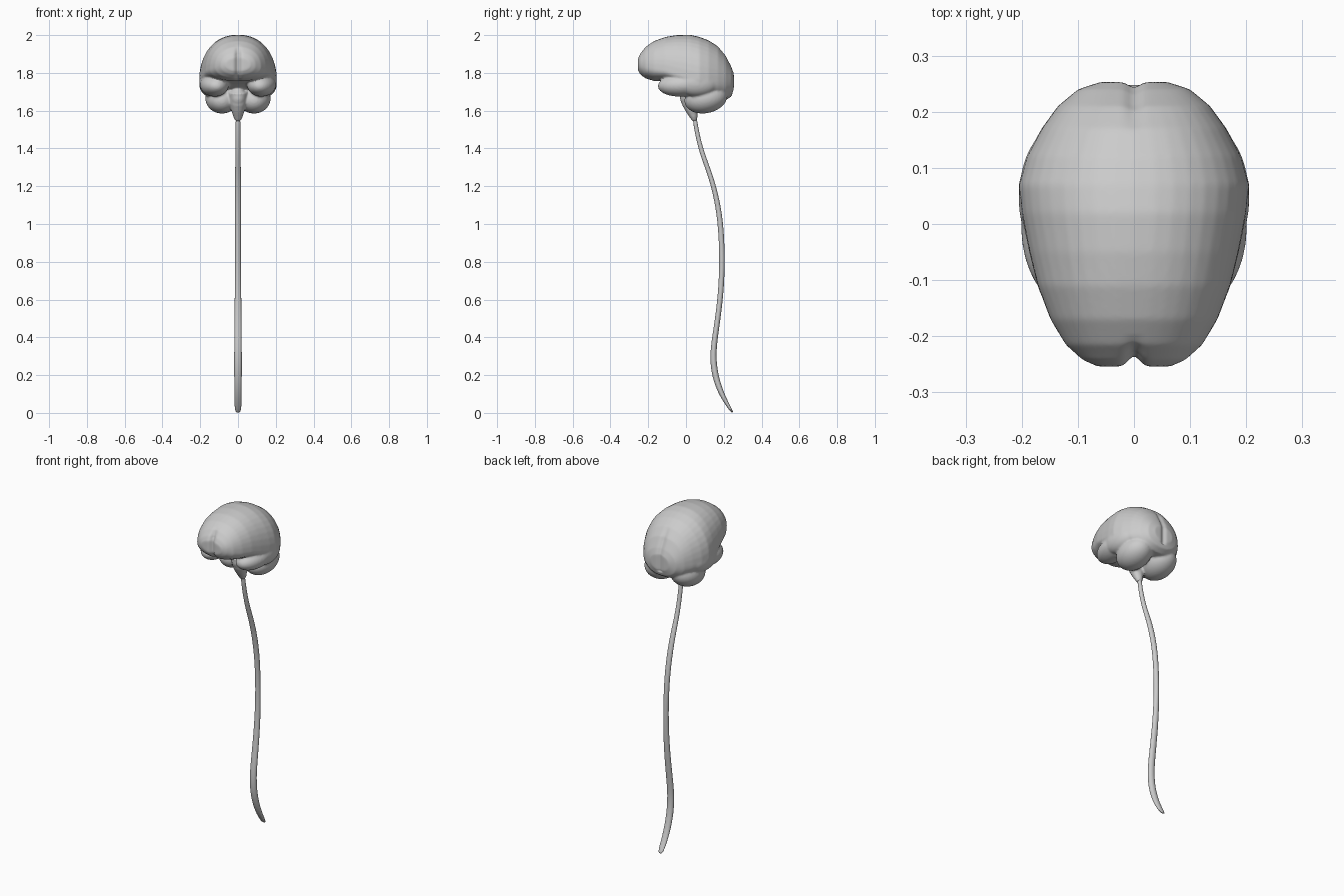
import bpy, bmesh, math
from mathutils import Vector, Matrix

if "Cube" in bpy.data.objects:
    bpy.data.objects.remove(bpy.data.objects["Cube"])


def loft(bm, rings):
    """Skin a list of closed rings and cap both ends."""
    loops = [[bm.verts.new(p) for p in r] for r in rings]
    n = len(loops[0])
    for a, b in zip(loops, loops[1:]):
        for i in range(n):
            j = (i + 1) % n
            bm.faces.new((a[i], a[j], b[j], b[i]))
    bm.faces.new(loops[0][::-1])
    bm.faces.new(loops[-1])


def section(y, hw, top, mid, bot, n=40):
    """Rounded upright cross-section of the cerebrum at depth y."""
    pts = []
    for i in range(n):
        t = 2 * math.pi * i / n
        c, s = math.cos(t), math.sin(t)
        k = 2 / 2.2
        x = hw * math.copysign(abs(c) ** k, c)
        h = (top - mid) if s > 0 else (mid - bot)
        pts.append(Vector((x, y, mid + h * math.copysign(abs(s) ** k, s))))
    return pts


def tube(bm, path, n=12):
    """Tube in the x = 0 plane; path holds (y, z, half width x, half depth)."""
    rings = []
    for i, (y, z, rx, ry) in enumerate(path):
        a, b = path[max(i - 1, 0)], path[min(i + 1, len(path) - 1)]
        d = Vector((0, b[0] - a[0], b[1] - a[1])).normalized()
        side = Vector((0, -d.z, d.y))
        rings.append([Vector((0, y, z)) + Vector((rx, 0, 0)) * math.cos(2 * math.pi * k / n)
                      + side * ry * math.sin(2 * math.pi * k / n) for k in range(n)])
    loft(bm, rings)


def lobe(bm, c, r, yaw=0, pitch=0):
    """Mirrored pair of ellipsoids (single when on the centre line)."""
    for s in ((1, -1) if c[0] else (1,)):
        m = (Matrix.Translation((c[0] * s, c[1], c[2])) @ Matrix.Rotation(math.radians(yaw * s), 4, 'Z')
             @ Matrix.Rotation(math.radians(pitch), 4, 'X') @ Matrix.Diagonal((*r, 1)))
        bmesh.ops.create_uvsphere(bm, u_segments=32, v_segments=20, radius=1, matrix=m)


def finish(bm, name):
    bmesh.ops.recalc_face_normals(bm, faces=bm.faces)
    me = bpy.data.meshes.new(name)
    bm.to_mesh(me)
    bm.free()
    ob = bpy.data.objects.new(name, me)
    bpy.context.collection.objects.link(ob)
    bpy.context.view_layer.objects.active = ob
    return ob


def smooth_shade(ob):
    for p in ob.data.polygons:
        p.use_smooth = True


# Cerebrum: y, half width, top, widest height, bottom
bm = bmesh.new()
loft(bm, [section(*s) for s in (
    (-.254, .065, 1.88, 1.845, 1.81),
    (-.242, .092, 1.905, 1.84, 1.79),
    (-.215, .122, 1.938, 1.83, 1.77),
    (-.17, .149, 1.968, 1.82, 1.757),
    (-.11, .172, 1.99, 1.81, 1.755),
    (-.05, .187, 2.0, 1.79, 1.74),
    (.02, .201, 2.002, 1.77, 1.71),
    (.07, .206, 1.991, 1.76, 1.69),
    (.12, .192, 1.972, 1.75, 1.67),
    (.17, .165, 1.94, 1.75, 1.655),
    (.21, .136, 1.893, 1.75, 1.655),
    (.24, .10, 1.835, 1.75, 1.675),
    (.253, .06, 1.80, 1.755, 1.71))])
# Temporal lobes
lobe(bm, (.125, -.025, 1.735), (.075, .125, .06), yaw=-8, pitch=3)
lobe(bm, (.15, .06, 1.745), (.055, .11, .07), yaw=5)
# Cerebellum
lobe(bm, (.085, .105, 1.665), (.088, .115, .078), pitch=12)
# Pons and medulla
lobe(bm, (0, .02, 1.67), (.045, .052, .055))
tube(bm, [(.01, 1.70, .05, .045), (.02, 1.635, .042, .04), (.03, 1.60, .035, .03),
          (.042, 1.565, .024, .02), (.046, 1.545, .014, .012)], 20)
brain = finish(bm, "brain")

# Fuse the lobes into one soft surface
rm = brain.modifiers.new("fuse", 'REMESH')
rm.mode = 'VOXEL'
rm.voxel_size = .006
sm = brain.modifiers.new("soften", 'SMOOTH')
sm.factor = .5
sm.iterations = 5
for m in ("fuse", "soften"):
    bpy.ops.object.modifier_apply(modifier=m)

# Midline fissure between the hemispheres at front and back
for v in brain.data.vertices:
    x, y, z = v.co
    if z > 1.7:
        front = .018 * max(0, min(1, (-.14 - y) / .06)) * max(0, min(1, (1.95 - z) / .05))
        back = .009 * max(0, min(1, (y - .16) / .06))
        v.co.y += (front - back) * math.exp(-(x / .014) ** 2)
smooth_shade(brain)

# Spinal cord
bm = bmesh.new()
tube(bm, [(.045, 1.575, .012, .010), (.05, 1.53, .013, .012), (.065, 1.45, .013, .012),
          (.09, 1.36, .014, .013), (.125, 1.27, .016, .013), (.157, 1.16, .017, .014),
          (.183, 1.02, .016, .015), (.193, .82, .015, .015), (.185, .62, .018, .015),
          (.158, .43, .020, .015), (.141, .31, .021, .017), (.152, .20, .021, .018),
          (.185, .105, .020, .015), (.222, .04, .019, .010), (.24, .012, .016, .007),
          (.247, .002, .008, .003)])
cord = finish(bm, "spinal_cord")
sub = cord.modifiers.new("round", 'SUBSURF')
sub.levels = sub.render_levels = 2
smooth_shade(cord)
